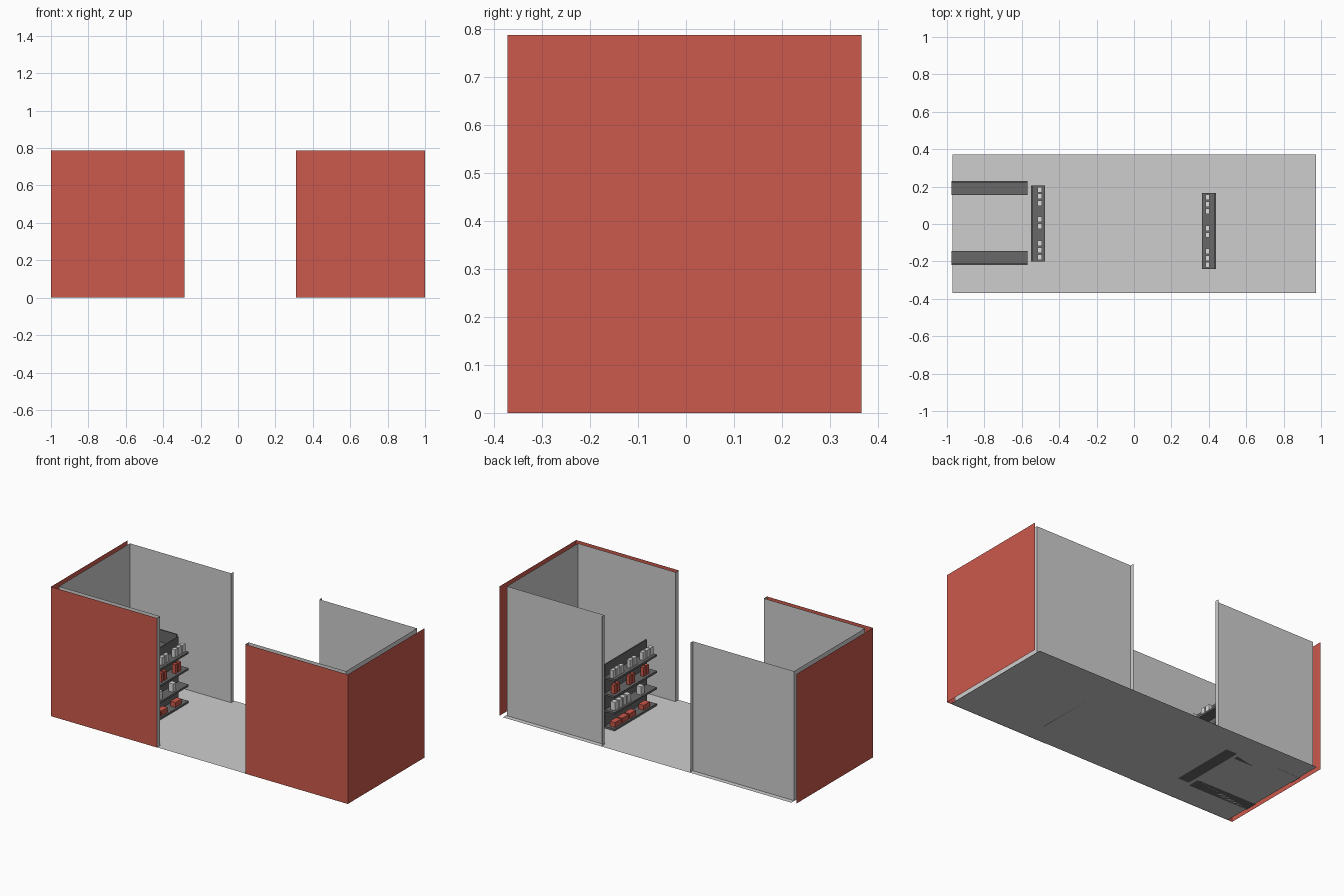
import bpy, bmesh, math
from mathutils import Matrix, Vector

if "Cube" in bpy.data.objects:
    bpy.data.objects.remove(bpy.data.objects["Cube"])


def srgb(r, g, b):
    f = lambda c: c / 12.92 if c <= 0.04045 else ((c + 0.055) / 1.055) ** 2.4
    return (f(r / 255), f(g / 255), f(b / 255), 1)


def material(name, r, g, b):
    m = bpy.data.materials.new(name)
    m.diffuse_color = srgb(r, g, b)
    m.use_nodes = True
    m.node_tree.nodes["Principled BSDF"].inputs["Base Color"].default_value = m.diffuse_color
    return m


RED = material("brick red", 203, 89, 76)
GREY = material("light grey", 206, 206, 206)
DARK = material("dark grey", 104, 104, 104)
PALE = material("pale grey", 222, 222, 222)


def finish(name, bm, mat):
    me = bpy.data.meshes.new(name)
    bm.to_mesh(me)
    bm.free()
    me.materials.append(mat)
    ob = bpy.data.objects.new(name, me)
    bpy.context.collection.objects.link(ob)
    return ob


def wall(name, p, q, facing, mat):
    """Thin upright sheet from p to q on the plan, facing the given way."""
    bm = bmesh.new()
    pts = [(*p, 0), (*q, 0), (*q, H), (*p, H)]
    face = bm.faces.new([bm.verts.new(c) for c in pts])
    face.normal_update()
    if face.normal.dot(Vector((*facing, 0))) < 0:
        face.normal_flip()
    return finish(name, bm, mat)


def boxes(name, items, mat, place):
    """Boxes given as centre x, centre y, base z, size x, y, z."""
    bm = bmesh.new()
    for x, y, z, sx, sy, sz in items:
        m = Matrix.Translation((x, y, z + sz / 2)) @ Matrix.Diagonal((sx, sy, sz, 1))
        bmesh.ops.create_cube(bm, size=1, matrix=place @ m)
    return finish(name, bm, mat)


H = 0.788                      # wall height
OX, OY0, OY1 = 1.0, -0.372, 0.366   # outer shell
IX, IY = 0.967, 0.342          # inner lining
DOOR = {"left": -0.285, "right": 0.31}

# Floor sheet
bm = bmesh.new()
bm.faces.new([bm.verts.new(c) for c in
              ((-0.97, -0.37, 0), (0.972, -0.37, 0), (0.972, 0.372, 0), (-0.97, 0.372, 0))])
finish("floor", bm, GREY)

# Walls: red outside on front and ends, grey lining inside, jambs at the openings
for side, s in (("left", -1), ("right", 1)):
    d = DOOR[side]
    wall(side + "_end_outer_wall", (s * OX, OY0), (s * OX, OY1), (s, 0), RED)
    wall(side + "_end_lining", (s * IX, -IY), (s * IX, IY), (-s, 0), GREY)
    wall(side + "_front_outer_wall", (s * OX, OY0), (d, OY0), (0, -1), RED)
    wall(side + "_front_lining", (s * IX, -IY), (d, -IY), (0, 1), GREY)
    wall(side + "_back_lining", (s * IX, IY), (d, IY), (0, -1), GREY)
    wall(side + "_front_jamb", (d, OY0), (d, -IY), (-s, 0), GREY)
    wall(side + "_back_jamb", (d, IY), (d, OY1), (-s, 0), GREY)

# Shelf units: local frame faces -x, length along y
LEVELS = (0.0, 0.1, 0.2, 0.3)
T, DEPTH, LENGTH = 0.012, 0.075, 0.405


def shelf_unit(name, x, y, angle, stocked):
    place = Matrix.Translation((x, y, 0)) @ Matrix.Rotation(math.radians(angle), 4, 'Z')
    parts = [(0, 0, z, DEPTH, LENGTH, T) for z in LEVELS]
    parts.append((DEPTH / 2 - 0.004, 0, 0, 0.008, LENGTH, 0.385))
    boxes(name + "_shelves", parts, DARK, place)
    if not stocked:
        return
    fx = -0.01
    z = [l + T for l in LEVELS]
    # Bottom and third shelf hold red goods, the others pale goods
    red = [(fx, s, z[0], 0.035, 0.06, 0.03) for s in (0.155, 0.085, 0.015, -0.12)]
    red += [(fx, s, z[2], 0.022, 0.022, 0.055)
            for s in (0.17, 0.14, 0.025, -0.005, -0.11, -0.14)]
    pale = [(fx, s, z[1], 0.03, 0.03, 0.05) for s in (0.165, 0.125, 0.085, 0.045, -0.085)]
    pale += [(fx, s, z[3], 0.022, 0.029, 0.048)
             for s in (0.18, 0.143, 0.105, 0.015, -0.022, -0.108, -0.145, -0.18)]
    boxes(name + "_red_goods", red, RED, place)
    boxes(name + "_pale_goods", pale, PALE, place)


shelf_unit("right_unit", 0.402, -0.037, 0, True)
shelf_unit("left_unit", -0.514, 0.003, 180, True)
shelf_unit("rear_side_unit", -0.773, 0.193, 90, False)
shelf_unit("front_side_unit", -0.773, -0.183, -90, False)
